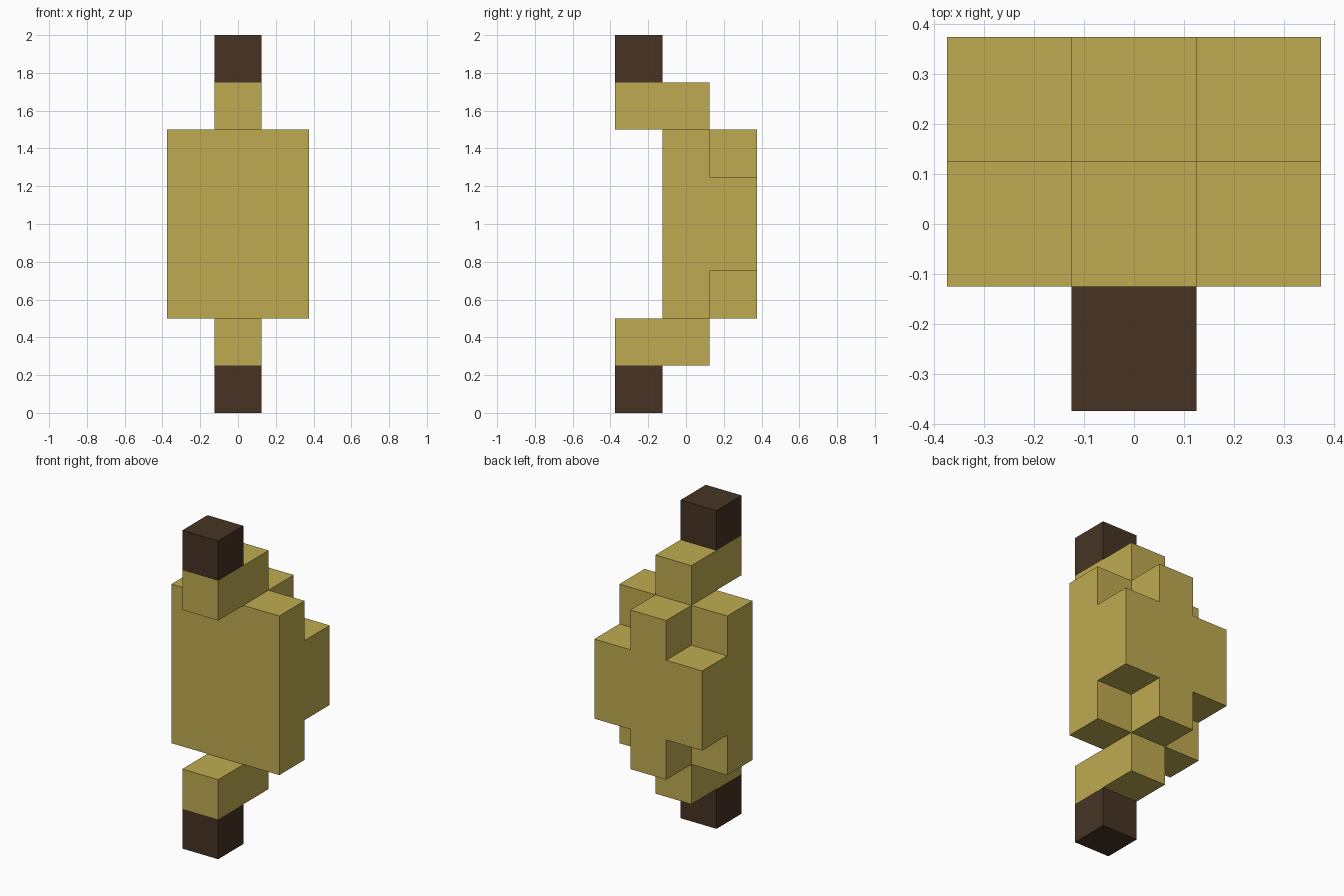
import bpy, bmesh

cube = bpy.data.objects.get("Cube")
if cube:
    bpy.data.objects.remove(cube, do_unlink=True)


def material(name, rgb):
    mat = bpy.data.materials.new(name)
    mat.use_nodes = True
    mat.diffuse_color = (*rgb, 1)
    mat.node_tree.nodes["Principled BSDF"].inputs["Base Color"].default_value = (*rgb, 1)
    return mat


tan = material("tan", (0.521, 0.407, 0.082))
dark_brown = material("dark brown", (0.061, 0.034, 0.0176))

U = 0.25  # one block


def extrude_profile(name, profile, x0, x1, mat):
    """Extrude a (y, z) outline, given in blocks, from x0 to x1."""
    bm = bmesh.new()
    face = bm.faces.new([bm.verts.new((x0 * U, y * U, z * U)) for y, z in profile])
    new = bmesh.ops.extrude_face_region(bm, geom=[face])["geom"]
    bmesh.ops.translate(bm, vec=((x1 - x0) * U, 0, 0),
                        verts=[v for v in new if isinstance(v, bmesh.types.BMVert)])
    bmesh.ops.recalc_face_normals(bm, faces=bm.faces)
    mesh = bpy.data.meshes.new(name)
    bm.to_mesh(mesh)
    bm.free()
    mesh.materials.append(mat)
    obj = bpy.data.objects.new(name, mesh)
    bpy.context.collection.objects.link(obj)
    return obj


# Central C-shaped core: upper half outline, mirrored about z = 4 blocks
half = [(-0.5, 6), (-1.5, 6), (-1.5, 7), (0.5, 7), (0.5, 6), (1.5, 6)]
core = half + [(y, 8 - z) for y, z in reversed(half)]
extrude_profile("core", core, -0.5, 0.5, tan)

# Side cheeks with a stepped back
half = [(-0.5, 6), (0.5, 6), (0.5, 5), (1.5, 5)]
cheek = half + [(y, 8 - z) for y, z in reversed(half)]
extrude_profile("left_cheek", cheek, 0.5, 1.5, tan)
extrude_profile("right_cheek", cheek, -1.5, -0.5, tan)

# Dark end blocks
for name, z in (("lower_tip", 0), ("upper_tip", 7)):
    square = [(-1.5, z), (-0.5, z), (-0.5, z + 1), (-1.5, z + 1)]
    extrude_profile(name, square, -0.5, 0.5, dark_brown)
